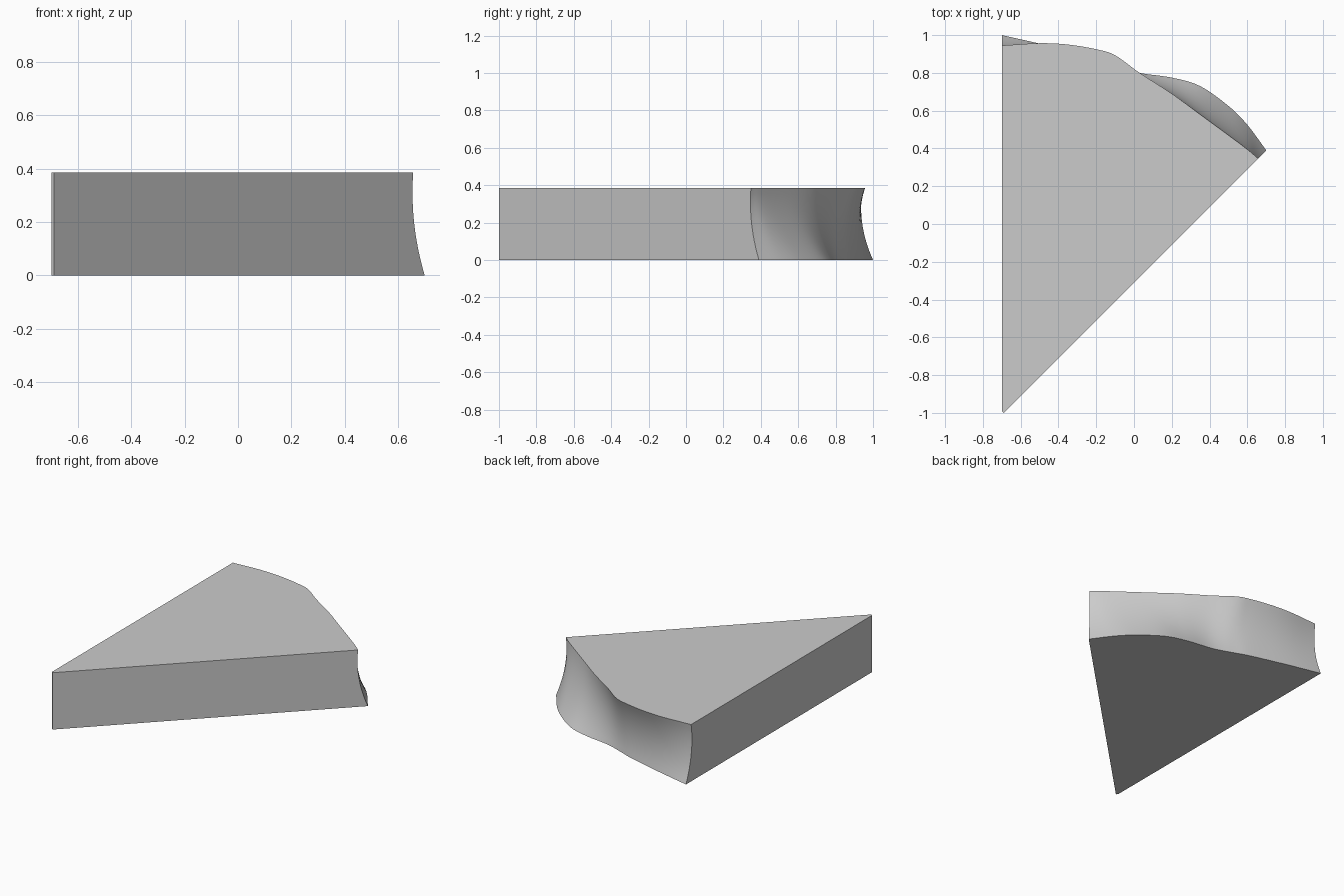
import bpy, bmesh
from mathutils import Vector

if "Cube" in bpy.data.objects:
    bpy.data.objects.remove(bpy.data.objects["Cube"])

H = 0.385
ROWS, STEPS = 12, 6

# Plan outlines of the wavy rind at the bottom, middle and top
xs = [-0.7, -0.5, -0.35, -0.2, -0.1, 0.03, 0.2, 0.35, 0.5, 0.6]
bot_y = [1.0, 0.955, 0.918, 0.878, 0.842, 0.80, 0.775, 0.73, 0.625, 0.525]
top_y = [0.945, 0.957, 0.95, 0.925, 0.893, 0.80, 0.69, 0.58, 0.47, 0.395]
bottom = [Vector(p) for p in zip(xs, bot_y)] + [Vector((0.70, 0.39))]
top = [Vector(p) for p in zip(xs, top_y)] + [Vector((0.657, 0.347))]
middle = [(a + b) / 2 - Vector((0, 0.03)) for a, b in zip(bottom, top)]
middle[-1] = Vector((0.661, 0.351))


def smooth_path(pts):
    """Catmull-Rom curve through the points."""
    p = [2 * pts[0] - pts[1]] + pts + [2 * pts[-1] - pts[-2]]
    out = []
    for i in range(1, len(p) - 2):
        a, b, c, d = p[i - 1:i + 3]
        for k in range(STEPS):
            t = k / STEPS
            out.append(0.5 * (2 * b + (c - a) * t + (2 * a - 5 * b + 4 * c - d) * t * t
                              + (3 * b - a - 3 * c + d) * t ** 3))
    return out + [pts[-1]]


curves = [smooth_path(c) for c in (bottom, middle, top)]
apex = [(-0.69, -1.0), (-0.70, -0.99)]   # tiny blunt tip

# Each level is a closed ring: tip, then the rind from right to left
bm = bmesh.new()
rings = []
for r in range(ROWS + 1):
    t = r / ROWS
    w = ((1 - t) * (1 - 2 * t), 4 * t * (1 - t), t * (2 * t - 1))
    rind = [w[0] * a + w[1] * b + w[2] * c for a, b, c in zip(*curves)]
    ring = [bm.verts.new((x, y, t * H)) for x, y in apex[::-1] + rind[::-1]]
    rings.append(ring)
for lo, hi in zip(rings, rings[1:]):
    n = len(lo)
    for i in range(n):
        j = (i + 1) % n
        bm.faces.new((lo[i], lo[j], hi[j], hi[i]))
bm.faces.new(rings[0][::-1])
bm.faces.new(rings[-1])
bmesh.ops.recalc_face_normals(bm, faces=bm.faces)

mesh = bpy.data.meshes.new("wedge")
bm.to_mesh(mesh)
bm.free()
wedge = bpy.data.objects.new("wedge", mesh)
bpy.context.collection.objects.link(wedge)

# Plain grey material
grey = bpy.data.materials.new("light grey")
grey.diffuse_color = (0.6, 0.6, 0.6, 1)
grey.use_nodes = True
grey.node_tree.nodes["Principled BSDF"].inputs["Base Color"].default_value = grey.diffuse_color
mesh.materials.append(grey)

# Smooth rind, sharp edges
bpy.context.view_layer.objects.active = wedge
wedge.select_set(True)
bpy.ops.object.shade_smooth_by_angle(angle=0.52)
